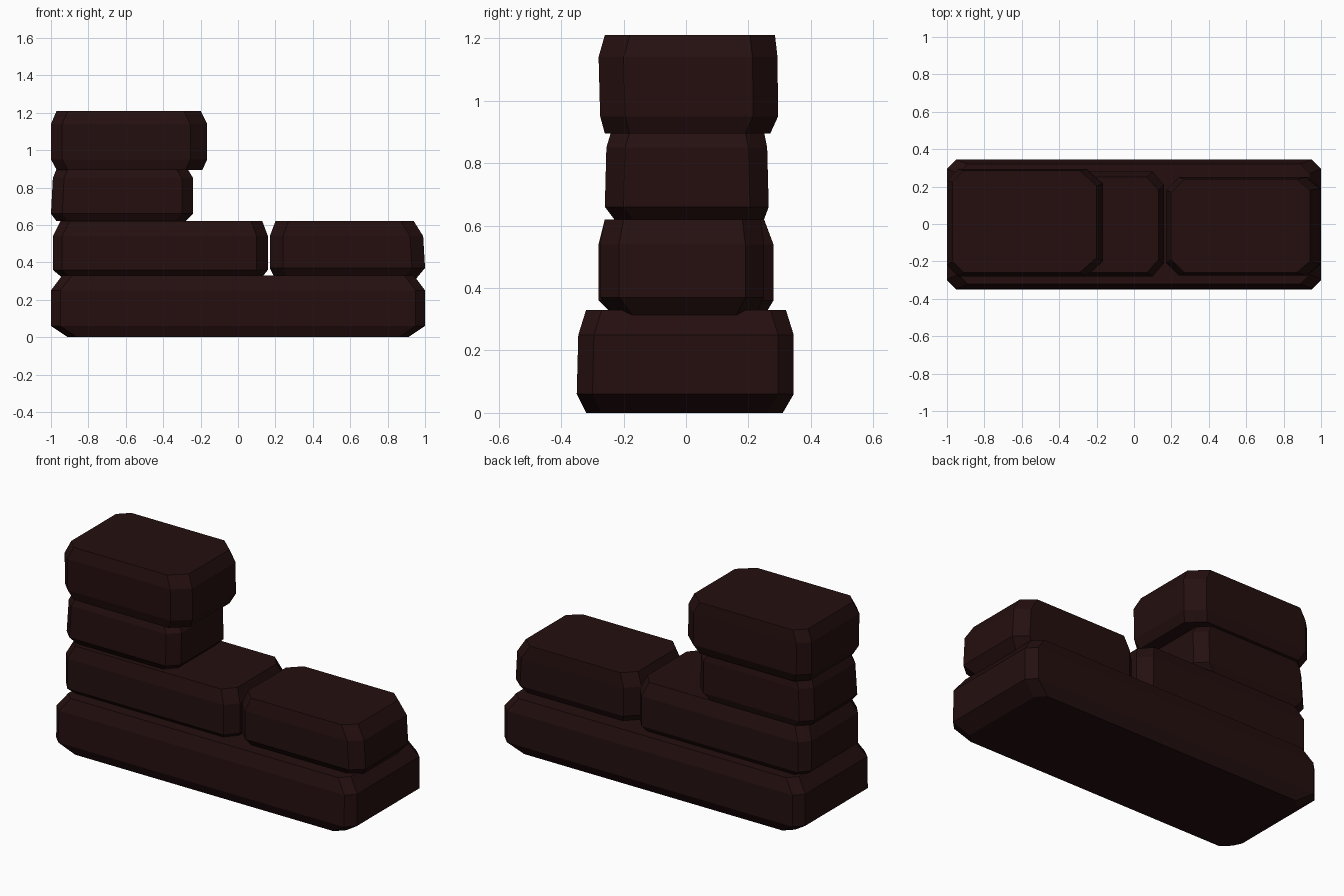
import bpy
import bmesh

cube = bpy.data.objects.get("Cube")
if cube:
    bpy.data.objects.remove(cube, do_unlink=True)

# Single dark red-brown stone colour
stone = bpy.data.materials.new("dark_red_brown_stone")
stone.use_nodes = True
colour = (0.018, 0.0047, 0.0047, 1)
stone.diffuse_color = colour
bsdf = next(n for n in stone.node_tree.nodes if n.type == "BSDF_PRINCIPLED")
bsdf.inputs["Base Color"].default_value = colour
bsdf.inputs["Roughness"].default_value = 0.8


def outline(x0, x1, y0, y1, left, right):
    """Rectangle with clipped corners; left and right are (x, y) cut sizes."""
    (lx, ly), (rx, ry) = left, right
    return [(x0 + lx, y0), (x1 - rx, y0), (x1, y0 + ry), (x1, y1 - ry),
            (x1 - rx, y1), (x0 + lx, y1), (x0, y1 - ly), (x0, y0 + ly)]


def block(name, levels, left, right):
    """Loft a faceted stone through levels of (z, x0, x1, y0, y1)."""
    bm = bmesh.new()
    rings = [[bm.verts.new((x, y, z)) for x, y in outline(x0, x1, y0, y1, left, right)]
             for z, x0, x1, y0, y1 in levels]
    for low, high in zip(rings, rings[1:]):
        for i in range(len(low)):
            j = (i + 1) % len(low)
            bm.faces.new((low[i], low[j], high[j], high[i]))
    bm.faces.new(rings[0][::-1])
    bm.faces.new(rings[-1])
    bmesh.ops.recalc_face_normals(bm, faces=bm.faces[:])
    mesh = bpy.data.meshes.new(name)
    bm.to_mesh(mesh)
    bm.free()
    mesh.materials.append(stone)
    obj = bpy.data.objects.new(name, mesh)
    bpy.context.collection.objects.link(obj)


# Long bottom stone
block("base_stone", [
    (0.0, -0.91, 0.91, -0.32, 0.31),
    (0.06, -1.0, 1.0, -0.35, 0.345),
    (0.25, -1.0, 1.0, -0.345, 0.345),
    (0.33, -0.94, 0.94, -0.32, 0.32)], (0.05, 0.05), (0.05, 0.05))

# Second course: long stone and short stone
block("middle_long_stone", [
    (0.31, -0.93, 0.12, -0.23, 0.25),
    (0.36, -0.99, 0.16, -0.28, 0.28),
    (0.54, -0.99, 0.16, -0.28, 0.28),
    (0.62, -0.95, 0.13, -0.26, 0.25)], (0.05, 0.06), (0.06, 0.07))
block("middle_short_stone", [
    (0.31, 0.20, 0.95, -0.23, 0.22),
    (0.37, 0.17, 1.0, -0.275, 0.25),
    (0.54, 0.17, 0.99, -0.275, 0.25),
    (0.62, 0.20, 0.94, -0.26, 0.24)], (0.07, 0.07), (0.07, 0.06))

# Third course
block("upper_stone", [
    (0.62, -0.97, -0.28, -0.23, 0.25),
    (0.66, -1.0, -0.24, -0.26, 0.265),
    (0.85, -0.99, -0.24, -0.255, 0.26),
    (0.90, -0.97, -0.27, -0.24, 0.25)], (0.06, 0.06), (0.06, 0.06))

# Top stone
block("top_stone", [
    (0.895, -0.97, -0.19, -0.26, 0.27),
    (0.95, -1.0, -0.165, -0.275, 0.295),
    (1.14, -1.0, -0.165, -0.28, 0.293),
    (1.21, -0.97, -0.20, -0.26, 0.285)], (0.06, 0.06), (0.09, 0.08))
